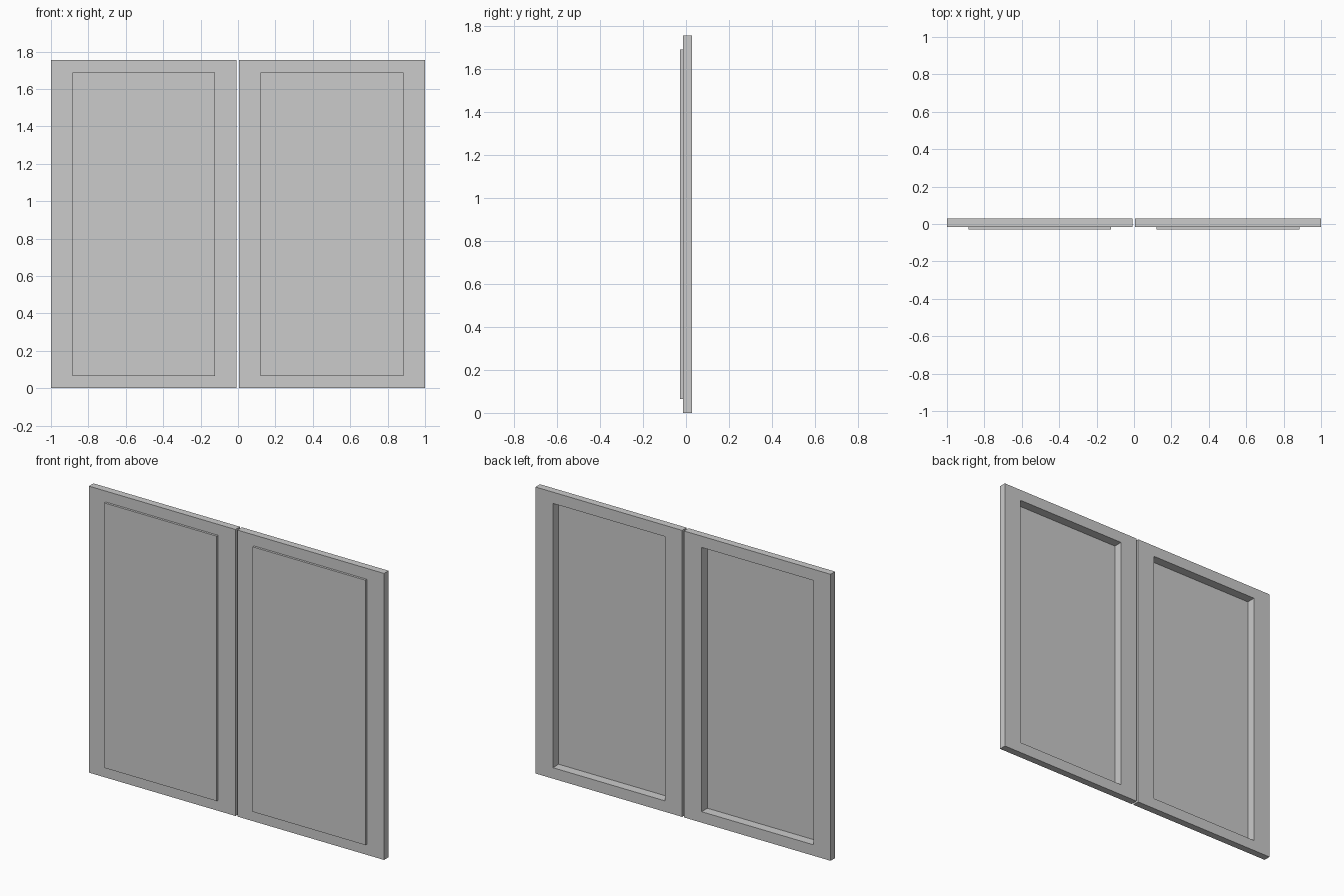
import bpy, bmesh

if "Cube" in bpy.data.objects:
    bpy.data.objects.remove(bpy.data.objects["Cube"])

HEIGHT = 1.755
BACK, FRONT, PANEL = 0.029, -0.015, -0.029   # y planes of frame and raised panel
SKIN = 0.002                                 # thickness of the panel sheet


def rect_loop(bm, x0, x1, z0, z1, y):
    return [bm.verts.new(p) for p in ((x0, y, z0), (x1, y, z0), (x1, y, z1), (x0, y, z1))]


def door(name, x0, x1, px0, px1, pz0=0.065, pz1=1.688):
    bm = bmesh.new()
    s = SKIN
    # rectangles from the raised front panel, round the frame, into the back recess
    loops = [
        rect_loop(bm, px0, px1, pz0, pz1, PANEL),
        rect_loop(bm, px0, px1, pz0, pz1, FRONT),
        rect_loop(bm, x0, x1, 0, HEIGHT, FRONT),
        rect_loop(bm, x0, x1, 0, HEIGHT, BACK),
        rect_loop(bm, px0 + s, px1 - s, pz0 + s, pz1 - s, BACK),
        rect_loop(bm, px0 + s, px1 - s, pz0 + s, pz1 - s, PANEL + s),
    ]
    for a, b in zip(loops, loops[1:]):
        for i in range(4):
            j = (i + 1) % 4
            bm.faces.new((a[i], a[j], b[j], b[i]))
    bm.faces.new(loops[0])
    bm.faces.new(loops[-1])
    bmesh.ops.recalc_face_normals(bm, faces=bm.faces)
    mesh = bpy.data.meshes.new(name)
    bm.to_mesh(mesh)
    bm.free()
    obj = bpy.data.objects.new(name, mesh)
    bpy.context.collection.objects.link(obj)


# pair of door leaves with a narrow gap between them
door("left_door", -1.0, -0.007, -0.885, -0.124)
door("right_door", 0.006, 1.0, 0.12, 0.884)
